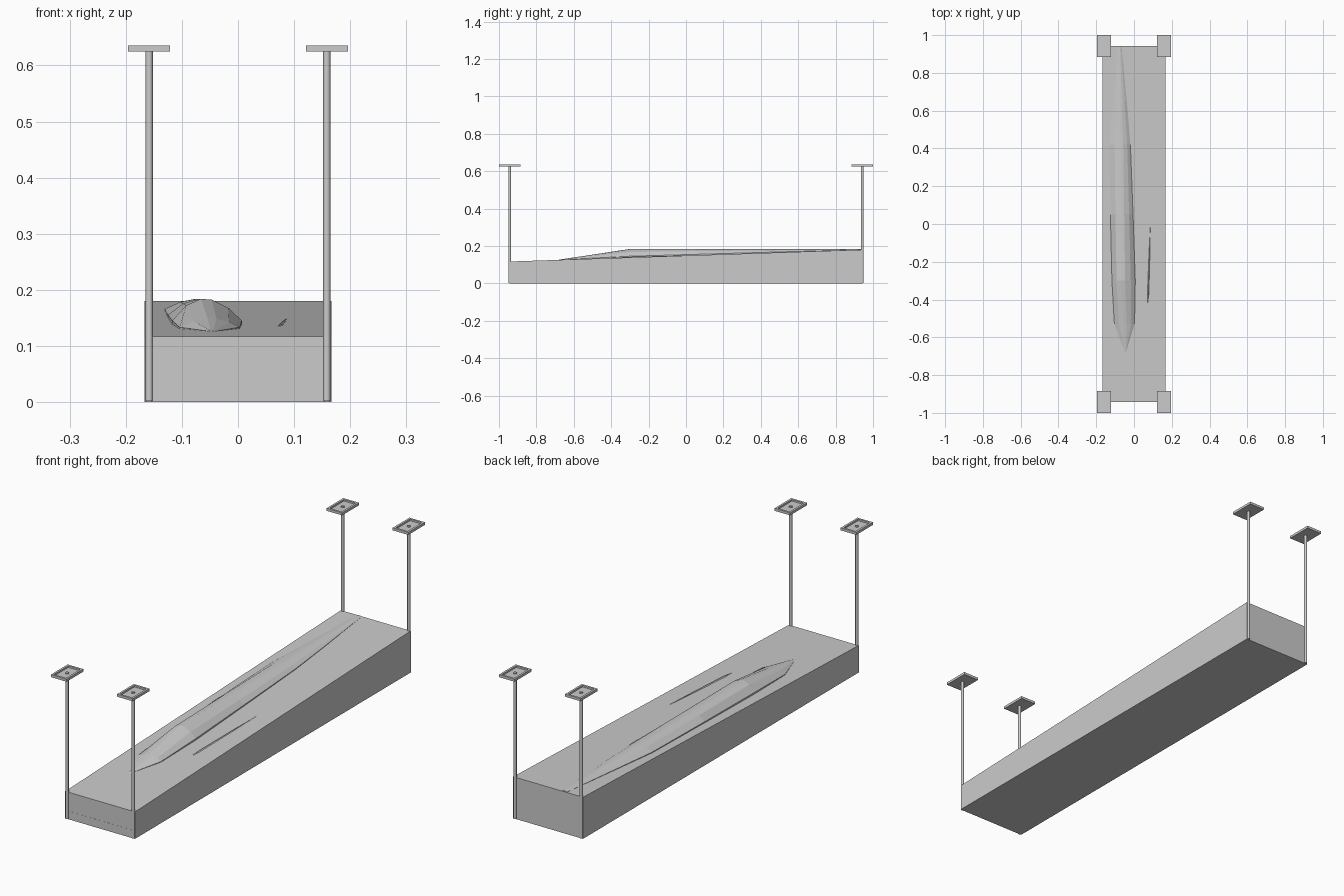
import bpy, bmesh, math

if "Cube" in bpy.data.objects:
    bpy.data.objects.remove(bpy.data.objects["Cube"])


def make(name, verts, faces):
    me = bpy.data.meshes.new(name)
    me.from_pydata(verts, [], faces)
    bm = bmesh.new()
    bm.from_mesh(me)
    bmesh.ops.recalc_face_normals(bm, faces=bm.faces)
    bm.to_mesh(me)
    bm.free()
    ob = bpy.data.objects.new(name, me)
    bpy.context.collection.objects.link(ob)
    return ob


def loft(name, rings):
    # closed rings of equal length, capped at both ends
    n = len(rings[0])
    verts = [v for r in rings for v in r]
    faces = [tuple(range(n)), tuple((len(rings) - 1) * n + i for i in range(n))]
    for k in range(len(rings) - 1):
        for i in range(n):
            j = (i + 1) % n
            faces.append((k * n + i, k * n + j, (k + 1) * n + j, (k + 1) * n + i))
    return make(name, verts, faces)


def rect(x0, x1, y0, y1, z):
    return [(x0, y0, z), (x1, y0, z), (x1, y1, z), (x0, y1, z)]


def deck(y):
    return 0.1485 + 0.0335 * y


# Sloped base slab
W, L = 0.167, 0.943
loft("sloped_base", [[(-W, y, 0), (W, y, 0), (W, y, deck(y)), (-W, y, deck(y))]
                     for y in (-L, L)])

# Low strip across the front face
loft("front_strip", [rect(-0.165, 0.165, -L - 0.0005, -L + 0.006, z) for z in (0, 0.035)])

# Long faceted mound: y, left x, ridge x, right x, ridge z
stations = [(-0.68, -0.047, -0.045, -0.043, 0.127),
            (-0.53, -0.104, -0.05, 0.003, 0.149),
            (-0.30, -0.117, -0.062, 0.007, 0.184),
            (0.05, -0.125, -0.065, -0.005, 0.184),
            (0.42, -0.131, -0.068, -0.019, 0.184),
            (0.65, -0.112, -0.072, -0.038, 0.184),
            (0.94, -0.088, -0.076, -0.066, 0.183)]
rings = []
for y, xl, xm, xr, zt in stations:
    z = deck(y)
    h = zt - z
    rings.append([(xl, y, z - 0.008), (xl, y, z + 0.15 * h),
                  (xm + 0.55 * (xl - xm), y, z + 0.75 * h),
                  (xm - 0.004, y, zt), (xm + 0.22 * (xr - xm), y, z + 0.97 * h),
                  (xm + 0.65 * (xr - xm), y, z + 0.65 * h),
                  (xr, y, z + 0.15 * h), (xr, y, z - 0.008)])
loft("faceted_mound", rings)

# Narrow sliver ridge beside the mound
loft("sliver_ridge", [[(x - w, y, deck(y) - 0.004), (x, y, deck(y) + h), (x + w, y, deck(y) - 0.004)]
                      for y, x, w, h in ((-0.42, 0.072, 0.002, 0), (-0.37, 0.075, 0.008, 0.004),
                                         (-0.15, 0.082, 0.006, 0.003), (0.02, 0.088, 0.001, 0))])

# Corner posts with open tray plates
PX, PY, R = 0.1583, 0.9425, 0.0065
for sx, side in ((-1, "left"), (1, "right")):
    for sy, end in ((-1, "front"), (1, "back")):
        x, y = sx * PX, sy * PY
        loft(f"{end}_{side}_post",
             [[(x + R * math.cos(a * math.pi / 6), y + R * math.sin(a * math.pi / 6), z)
               for a in range(12)] for z in (0.002, 0.634)])

        def plate_ring(inset, z):
            a, b = 0.0375 - inset, 0.0575 - inset
            return rect(x - a, x + a, y - b, y + b, z)
        loft(f"{end}_{side}_plate", [plate_ring(0, 0.625), plate_ring(0, 0.636),
                                     plate_ring(0.009, 0.636), plate_ring(0.009, 0.629)])

# Smooth only the round posts
for ob in bpy.data.objects:
    if ob.name.endswith("_post"):
        bpy.ops.object.select_all(action='DESELECT')
        ob.select_set(True)
        bpy.context.view_layer.objects.active = ob
        bpy.ops.object.shade_smooth_by_angle(angle=math.radians(40))
